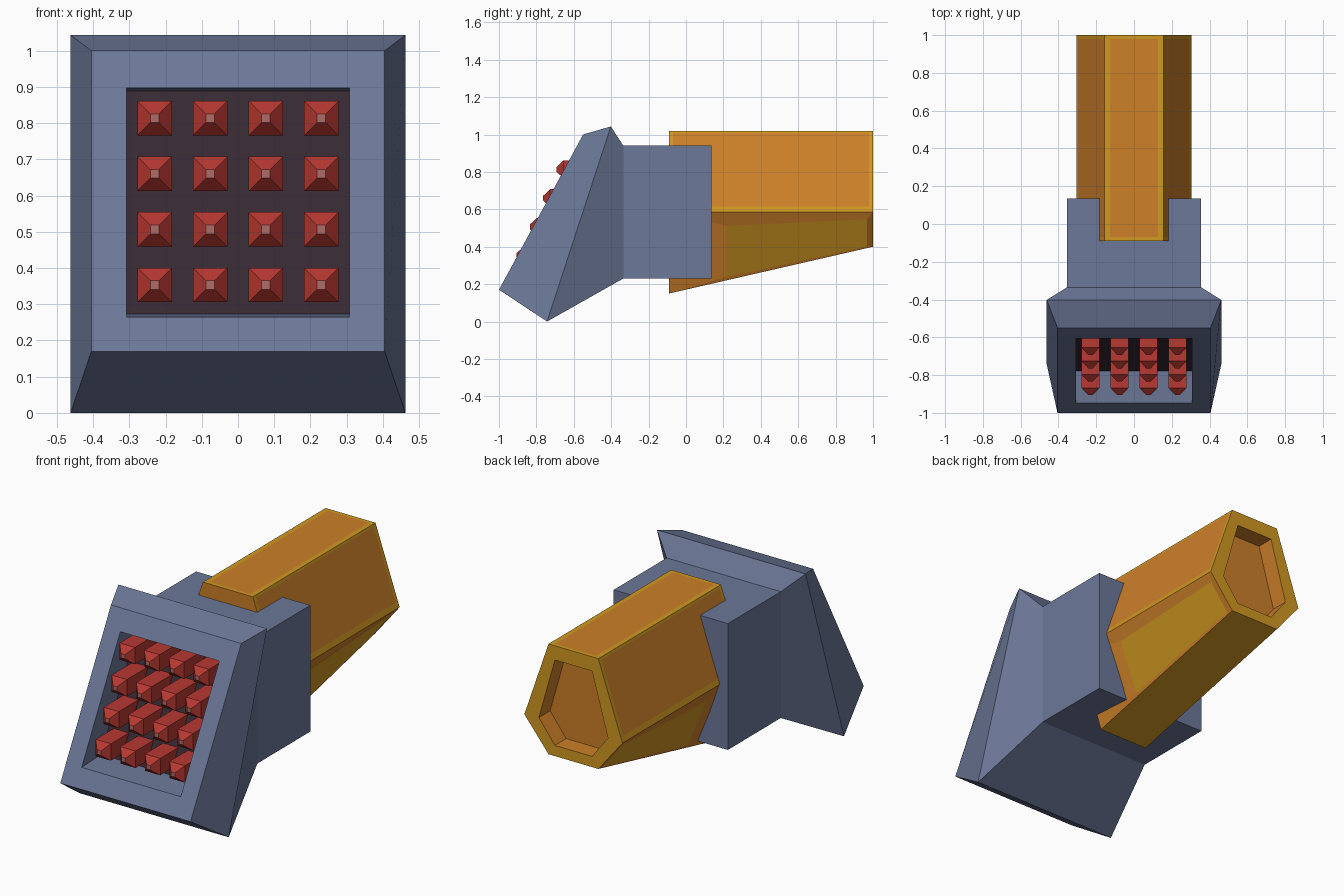
import bpy, bmesh
from mathutils import Vector

if "Cube" in bpy.data.objects:
    bpy.data.objects.remove(bpy.data.objects["Cube"])


def material(name, rgb):
    m = bpy.data.materials.new(name)
    m.diffuse_color = (*rgb, 1)
    m.use_nodes = True
    m.node_tree.nodes["Principled BSDF"].inputs["Base Color"].default_value = m.diffuse_color
    return m


BLUE = material("slate_blue", (0.150, 0.188, 0.315))
PLUM = material("dark_plum", (0.036, 0.021, 0.032))
RED = material("red", (0.48, 0.040, 0.032))
PINK = material("dull_pink", (0.43, 0.15, 0.14))
ORANGE = material("orange", (0.61, 0.215, 0.022))
GOLD = material("gold", (0.64, 0.315, 0.016))


def rect(hx, low, high):
    """Four-corner ring from half width and (y, z) of lower and upper edge."""
    return [(-hx, *low), (hx, *low), (hx, *high), (-hx, *high)]


def loft(bm, rings, first_mat=0, last_mat=0):
    """Skin a list of rings and cap both ends."""
    vs = [[bm.verts.new(p) for p in r] for r in rings]
    n = len(rings[0])
    for a, b in zip(vs, vs[1:]):
        for i in range(n):
            j = (i + 1) % n
            bm.faces.new((a[i], a[j], b[j], b[i]))
    bm.faces.new(vs[0][::-1]).material_index = first_mat
    bm.faces.new(vs[-1]).material_index = last_mat


def finish(name, bm, mats):
    bmesh.ops.remove_doubles(bm, verts=bm.verts, dist=1e-5)
    bmesh.ops.recalc_face_normals(bm, faces=bm.faces)
    me = bpy.data.meshes.new(name)
    bm.to_mesh(me)
    bm.free()
    for m in mats:
        me.materials.append(m)
    ob = bpy.data.objects.new(name, me)
    bpy.context.collection.objects.link(ob)
    return ob


def face_y(z):
    """Depth of the slanted striking face at height z."""
    return -1 + (z - 0.17) * 0.45 / 0.83


# Head: recess floor, recess mouth, front face, flared rim, neck, back
z0, z1, depth = 0.265, 0.897, 0.17
bm = bmesh.new()
loft(bm, [
    rect(0.308, (face_y(z0) + depth, z0 + 0.008), (face_y(z1) + depth, z1 - 0.008)),
    rect(0.308, (face_y(z0), z0), (face_y(z1), z1)),
    rect(0.405, (-1.0, 0.17), (-0.55, 1.0)),
    rect(0.462, (-0.743, 0.0), (-0.402, 1.043)),
    rect(0.355, (-0.335, 0.23), (-0.335, 0.94)),
    rect(0.355, (0.135, 0.23), (0.135, 0.94)),
], first_mat=1)
finish("head", bm, [BLUE, PLUM])

# Teeth: 4 x 4 blocks with pyramid points
bm = bmesh.new()
h = 0.0475
for row in range(4):
    z = 0.353 + row * 0.1535
    tip = -0.91 + row * 0.071
    for col in range(4):
        x = (col - 1.5) * 0.1535
        rings = []
        for r, y in ((h, face_y(z) + 0.21), (h, tip + 0.042), (0.012, tip + 0.004)):
            rings.append([(x + px, y, pz) for px, y, pz in rect(r, (y, z - r), (y, z + r))])
        loft(bm, rings, last_mat=1)
finish("teeth", bm, [RED, PINK])


# Handle: six-sided bar tapering underneath, with a hollow end
def hexagon(y, top, mid, low, hw_end, hw_mid):
    return [Vector(p) for p in (
        (-hw_end, y, top), (hw_end, y, top), (hw_mid, y, mid),
        (hw_end, y, low), (-hw_end, y, low), (-hw_mid, y, mid))]


front = hexagon(-0.09, 1.02, 0.585, 0.15, 0.155, 0.305)
back = hexagon(1.0, 1.02, 0.585, 0.40, 0.155, 0.305)
mouth = hexagon(1.0, 0.94, 0.59, 0.46, 0.115, 0.215)
floor = hexagon(0.9, 0.94, 0.59, 0.46, 0.115, 0.215)
bm = bmesh.new()


def poly(points, mat):
    bm.faces.new([bm.verts.new(p) for p in points]).material_index = mat


def panel(a, b, c, d, u, v, rim, centre):
    """Quad with a painted inner patch; u runs along the bar, v across it."""
    def at(s, t):
        return a.lerp(d, s).lerp(b.lerp(c, s), t)
    outer = (a, b, c, d)
    inner = (at(u[0], v[0]), at(u[0], v[1]), at(u[1], v[1]), at(u[1], v[0]))
    poly(inner, centre)
    for i in range(4):
        j = (i + 1) % 4
        poly((outer[i], outer[j], inner[j], inner[i]), rim)


# patch limits per side and colours (0 orange, 1 gold)
upper, lower = ((0.02, 0.98), 1, 0), ((0.28, 0.97), 0, 1)
sides = [(upper, (0.09, 0.91)), (upper, (0.03, 0.93)), (lower, (0.2, 0.95)),
         (lower, (0.08, 0.92)), (lower, (0.05, 0.8)), (upper, (0.07, 0.97))]
for i, ((u, rim, centre), v) in enumerate(sides):
    j = (i + 1) % 6
    if i == 3:
        rim = 1          # underside is plain gold
    panel(front[i], front[j], back[j], back[i], u, v, rim, centre)
    poly((back[i], back[j], mouth[j], mouth[i]), 1)
    poly((mouth[i], mouth[j], floor[j], floor[i]), 0)
poly(front, 0)
poly(floor, 0)
finish("handle", bm, [ORANGE, GOLD])
